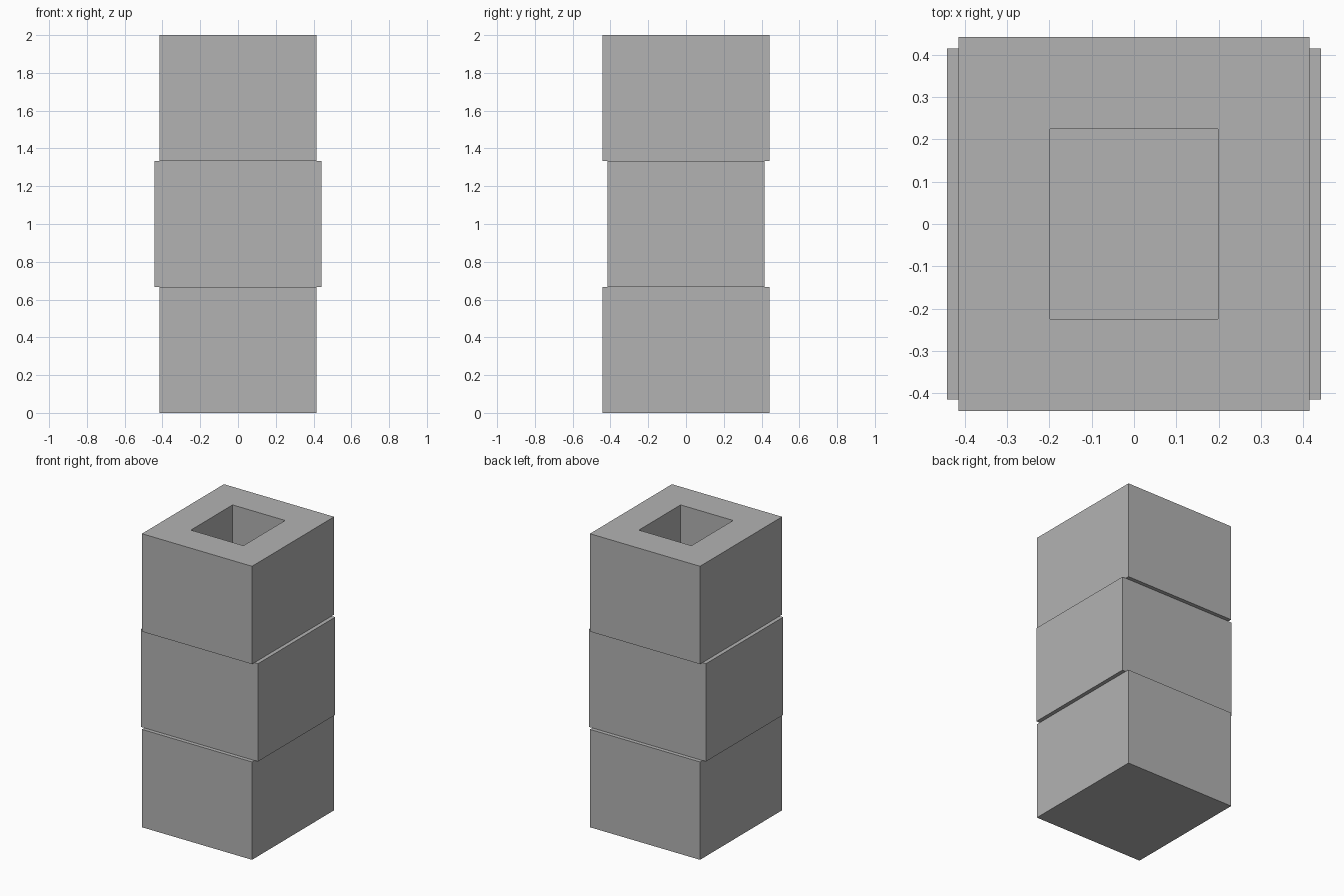
import bpy
import bmesh
from mathutils import Matrix

cube = bpy.data.objects.get("Cube")
if cube:
    bpy.data.objects.remove(cube, do_unlink=True)

grey = bpy.data.materials.new("stone_grey")
grey.use_nodes = True
colour = (0.45, 0.45, 0.45, 1)
grey.diffuse_color = colour
grey.node_tree.nodes["Principled BSDF"].inputs["Base Color"].default_value = colour

WIDTH, DEPTH, HEIGHT = 0.83, 0.883, 2 / 3
WALL = 0.217


def block(name, level, turned=False, hollow=False):
    """A box on the given level, optionally turned a quarter and open at the top."""
    size = (DEPTH, WIDTH) if turned else (WIDTH, DEPTH)
    bm = bmesh.new()
    bmesh.ops.create_cube(bm, size=1, matrix=Matrix.Diagonal((*size, HEIGHT, 1)))
    if hollow:
        # Inset the top face and sink it into a rectangular well
        bm.normal_update()
        top = max(bm.faces, key=lambda f: f.calc_center_median().z)
        bmesh.ops.inset_region(bm, faces=[top], thickness=WALL, use_even_offset=True)
        well = bmesh.ops.extrude_discrete_faces(bm, faces=[top])["faces"][0]
        bmesh.ops.translate(bm, verts=well.verts, vec=(0, 0, 0.01 - HEIGHT))
        bmesh.ops.recalc_face_normals(bm, faces=bm.faces)
    mesh = bpy.data.meshes.new(name)
    bm.to_mesh(mesh)
    bm.free()
    mesh.materials.append(grey)
    obj = bpy.data.objects.new(name, mesh)
    obj.location.z = (level + 0.5) * HEIGHT
    bpy.context.collection.objects.link(obj)


# Three stacked blocks, the middle one turned, the top one hollow
block("bottom_block", 0)
block("middle_block", 1, turned=True)
block("top_block", 2, hollow=True)
